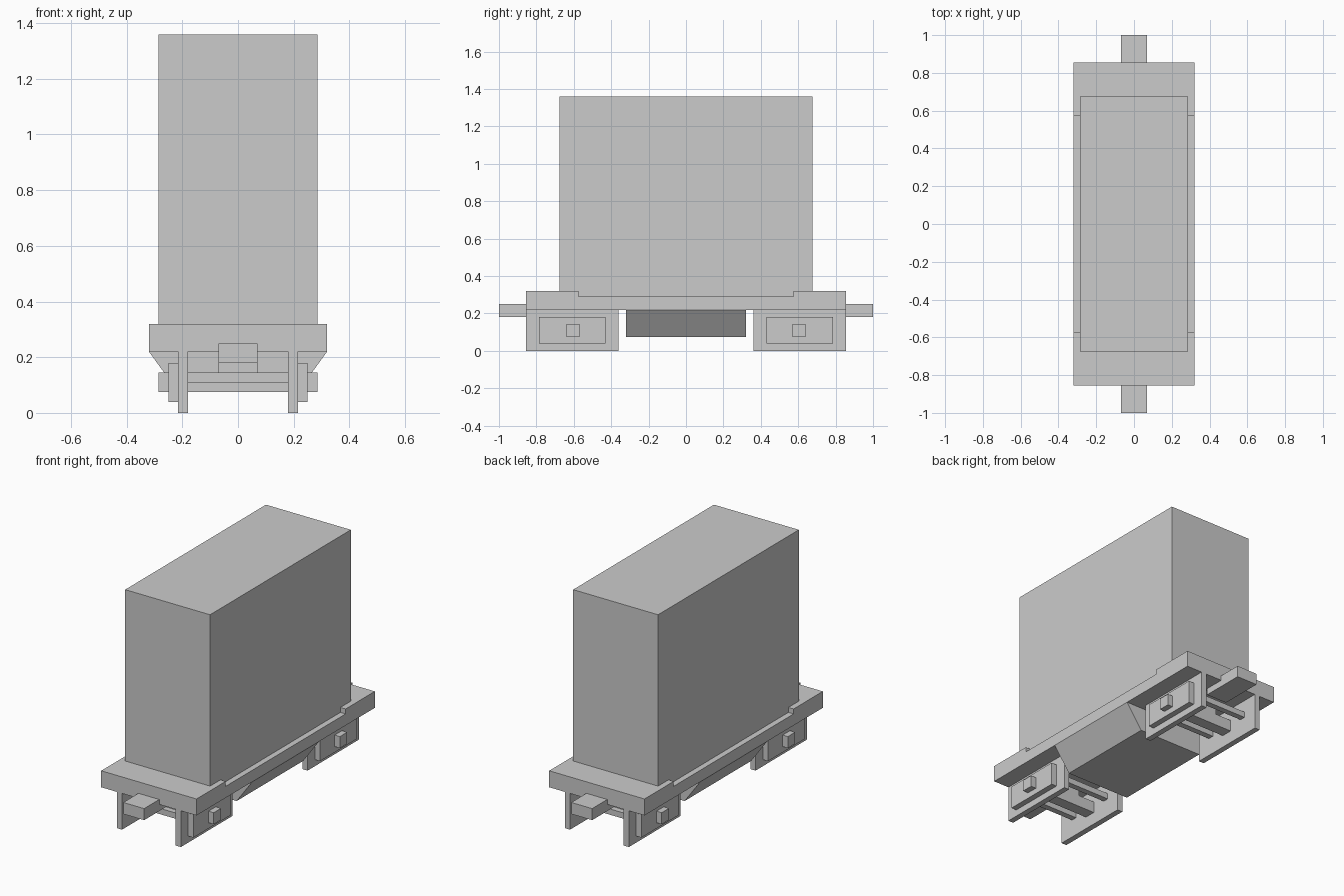
import bpy, bmesh
from mathutils import Vector

if "Cube" in bpy.data.objects:
    bpy.data.objects.remove(bpy.data.objects["Cube"])


def prism(name, profile, axis, lo, hi):
    """Extrude a 2D profile along x (profile is y,z) or y (profile is x,z)."""
    bm = bmesh.new()
    if axis == 'x':
        pts, step = [(lo, a, b) for a, b in profile], Vector((hi - lo, 0, 0))
    else:
        pts, step = [(a, lo, b) for a, b in profile], Vector((0, hi - lo, 0))
    face = bm.faces.new([bm.verts.new(p) for p in pts])
    ext = bmesh.ops.extrude_face_region(bm, geom=[face])
    moved = [v for v in ext['geom'] if isinstance(v, bmesh.types.BMVert)]
    bmesh.ops.translate(bm, verts=moved, vec=step)
    bmesh.ops.recalc_face_normals(bm, faces=bm.faces)
    mesh = bpy.data.meshes.new(name)
    bm.to_mesh(mesh)
    bm.free()
    obj = bpy.data.objects.new(name, mesh)
    bpy.context.collection.objects.link(obj)
    return obj


def box(name, x, y, z):
    """Box from (min, max) pairs."""
    return prism(name, [(y[0], z[0]), (y[1], z[0]), (y[1], z[1]), (y[0], z[1])], 'x', *x)


# Cargo box
box("cargo_box", (-0.285, 0.285), (-0.675, 0.675), (0.29, 1.36))

# Deck with raised ends
prism("deck", [(-0.855, 0.22), (0.855, 0.22), (0.855, 0.32), (0.575, 0.32),
               (0.575, 0.29), (-0.575, 0.29), (-0.575, 0.32), (-0.855, 0.32)],
      'x', -0.32, 0.32)

# Tapered belly between the bogies
prism("belly", [(-0.32, 0.22), (-0.215, 0.075), (0.215, 0.075), (0.32, 0.22)],
      'y', -0.32, 0.32)

BOGIE_Y = 0.605
for end, s in (("front", -1), ("back", 1)):
    def span(a, b):
        return tuple(sorted((s * a, s * b)))

    # Coupler
    box(f"{end}_coupler", (-0.07, 0.07), span(0.73, 1.0), (0.18, 0.25))

    # Bogie side plates and raised frames
    for side, m in (("left", -1), ("right", 1)):
        box(f"{end}_{side}_side_plate", sorted((m * 0.18, m * 0.215)),
            span(0.36, 0.855), (0, 0.22))
        box(f"{end}_{side}_side_frame", sorted((m * 0.215, m * 0.25)),
            span(0.43, 0.785), (0.04, 0.18))

    # Central bolster, its protruding ends and the pivot block
    box(f"{end}_bolster", (-0.285, 0.285),
        span(BOGIE_Y - 0.035, BOGIE_Y + 0.035), (0.075, 0.145))
    box(f"{end}_pivot", (-0.07, 0.07),
        span(BOGIE_Y - 0.035, BOGIE_Y + 0.035), (0.145, 0.22))

    # Thin cross bars
    for label, d in (("inner", -0.14), ("outer", 0.14)):
        box(f"{end}_{label}_cross_bar", (-0.18, 0.18),
            span(BOGIE_Y + d - 0.018, BOGIE_Y + d + 0.018), (0.11, 0.145))
